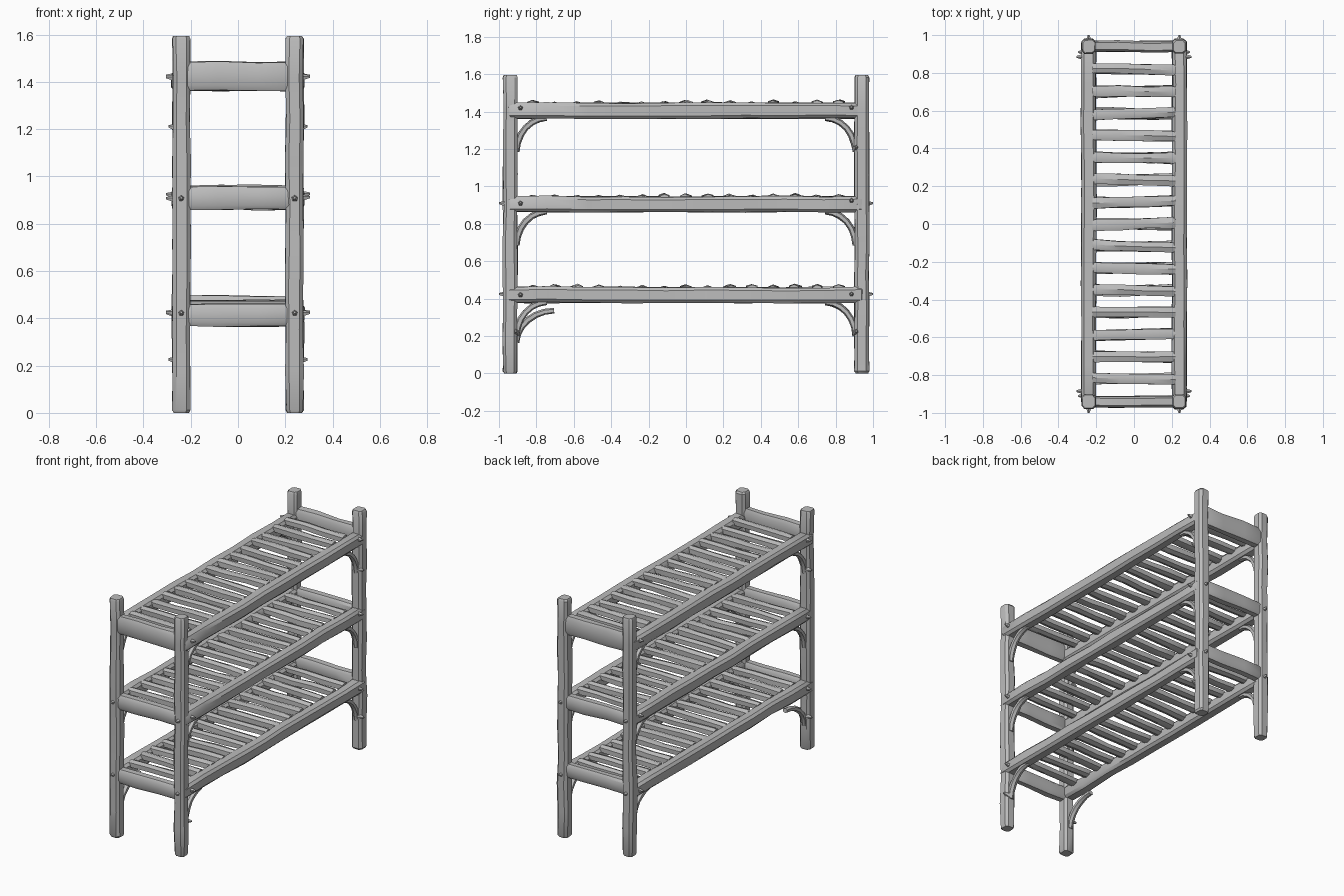
import bpy, bmesh, math, random
from mathutils import Vector

random.seed(7)
if "Cube" in bpy.data.objects:
    bpy.data.objects.remove(bpy.data.objects["Cube"], do_unlink=True)

wood = bpy.data.materials.new("weathered_grey_wood")
wood.use_nodes = True
GREY = (0.5, 0.5, 0.5, 1)
wood.diffuse_color = GREY
wood.node_tree.nodes["Principled BSDF"].inputs["Base Color"].default_value = GREY

POST_X, POST_Y, HEIGHT = 0.24, 0.94, 1.595
SHELVES = {"lower": 0.42, "middle": 0.905, "upper": 1.405}


def finish(name, bm):
    bmesh.ops.recalc_face_normals(bm, faces=bm.faces)
    mesh = bpy.data.meshes.new(name)
    bm.to_mesh(mesh)
    bm.free()
    mesh.materials.append(wood)
    obj = bpy.data.objects.new(name, mesh)
    bpy.context.collection.objects.link(obj)
    bpy.ops.object.select_all(action='DESELECT')
    obj.select_set(True)
    bpy.context.view_layer.objects.active = obj
    bpy.ops.object.shade_smooth_by_angle(angle=math.radians(35))
    return obj


def add_log(bm, path, width, height, side, sides=8, wobble=0.05, square=0.6, tip=0.85):
    """Rough-hewn log along a path; width runs along side, height across it."""
    path = [Vector(p) for p in path]
    side = Vector(side)
    rings = []
    last = len(path) - 1
    for i, p in enumerate(path):
        along = (path[min(i + 1, last)] - path[max(i - 1, 0)]).normalized()
        up = along.cross(side).normalized()
        size = (tip if i in (0, last) else 1) * random.uniform(1 - wobble, 1 + wobble)
        ring = []
        for k in range(sides):
            a = math.tau * (k + 0.5) / sides
            c, s = math.cos(a), math.sin(a)
            u = math.copysign(abs(c) ** square, c) * width / 2
            v = math.copysign(abs(s) ** square, s) * height / 2
            j = size * random.uniform(1 - wobble, 1 + wobble)
            ring.append(bm.verts.new(p + (side * u + up * v) * j))
        rings.append(ring)
    for a, b in zip(rings, rings[1:]):
        for k in range(sides):
            n = (k + 1) % sides
            bm.faces.new((a[k], a[n], b[n], b[k]))
    bm.faces.new(rings[0])
    bm.faces.new(rings[-1])


def straight(start, end, steps, sway=0.003):
    """Evenly spaced points with short end chamfers and a slight natural sway."""
    a, b = Vector(start), Vector(end)
    inset = 0.012 / (b - a).length
    ts = [0, inset] + [i / steps for i in range(1, steps)] + [1 - inset, 1]
    drift = lambda: Vector([random.uniform(-sway, sway) for _ in range(3)])
    return [a.lerp(b, t) + (drift() if inset < t < 1 - inset else Vector()) for t in ts]


def log(name, start, end, width, height, side, steps, **options):
    bm = bmesh.new()
    add_log(bm, straight(start, end, steps), width, height, side, **options)
    return finish(name, bm)


def add_knot(bm, base, direction, radius=0.022, length=0.055):
    """Stub of a cut twig, pointing out of a log."""
    base, direction = Vector(base), Vector(direction).normalized()
    turn = direction.to_track_quat('Z', 'Y').to_matrix().to_4x4()
    turn.translation = base + direction * length / 2
    bmesh.ops.create_cone(bm, cap_ends=True, segments=5, radius1=radius,
                          radius2=radius * 0.25, depth=length, matrix=turn)


CORNERS = [(sx, sy) for sx in (1, -1) for sy in (-1, 1)]
LABEL = {(1, -1): "front_left", (-1, -1): "front_right", (1, 1): "back_left", (-1, 1): "back_right"}

# Corner posts
for sx, sy in CORNERS:
    x, y = sx * POST_X, sy * POST_Y
    log(LABEL[sx, sy] + "_post", (x, y, 0), (x, y, HEIGHT), 0.078, 0.08, (1, 0, 0), 9)

for shelf, z in SHELVES.items():
    # Long side rails
    for sx, side in ((1, "left"), (-1, "right")):
        log(f"{shelf}_{side}_rail", (sx * POST_X, -0.95, z), (sx * POST_X, 0.95, z),
            0.08, 0.088, (1, 0, 0), 9, square=0.55)

    # End rails between the posts
    for sy, end in ((-1, "front"), (1, "back")):
        tall = 0.125 if shelf == "upper" else 0.098
        lift = {"upper": 0.018, "middle": 0.003, "lower": 0.012 + 0.018 * sy}[shelf]
        log(f"{shelf}_{end}_rail", (-0.25, sy * POST_Y, z + lift), (0.25, sy * POST_Y, z + lift),
            0.06, tall, (0, 1, 0), 3, square=0.5)

    # Row of split-log slats
    bm = bmesh.new()
    for i in range(-7, 8):
        y = i * 0.117
        zs = z + 0.028 + random.uniform(-0.006, 0.006)
        dy = random.uniform(-0.008, 0.008)
        add_log(bm, straight((-0.22, y - dy, zs), (0.22, y + dy, zs), 3),
                0.06, 0.05, (0, 1, 0), sides=6, wobble=0.08, square=0.7)
    finish(shelf + "_slats", bm)

    # Curved corner braces; one at the bottom has come loose from its rail
    for sx, sy in CORNERS:
        loose = shelf == "lower" and (sx, sy) == (-1, -1)
        reach, rise = (0.2, 0.17) if loose else (0.16, 0.18)
        top = z - (0.085 if loose else 0.04)
        path = []
        for i in range(7):
            a = math.pi / 2 * i / 6
            path.append((sx * POST_X, sy * (0.905 - reach * (1 - math.cos(a))),
                         top - rise * (1 - math.sin(a))))
        bm = bmesh.new()
        add_log(bm, path, 0.04, 0.034, (1, 0, 0), sides=6, wobble=0.06, square=0.85)
        finish(f"{shelf}_{LABEL[sx, sy]}_brace", bm)

# Twig stubs around the posts, near every joint
bm = bmesh.new()
for z in SHELVES.values():
    for sx, sy in CORNERS:
        add_knot(bm, (sx * 0.25, sy * 0.885, z + random.uniform(-0.01, 0.02)), (sx, 0, 0.1))
        if z < 1:
            add_knot(bm, (sx * POST_X, sy * 0.95, z), (0, sy, 0.1), length=0.05)
        if random.random() < 0.6:
            add_knot(bm, (sx * 0.25, sy * 0.91, z - 0.2), (sx, 0, 0.15), length=0.045)
finish("twig_stubs", bm)
